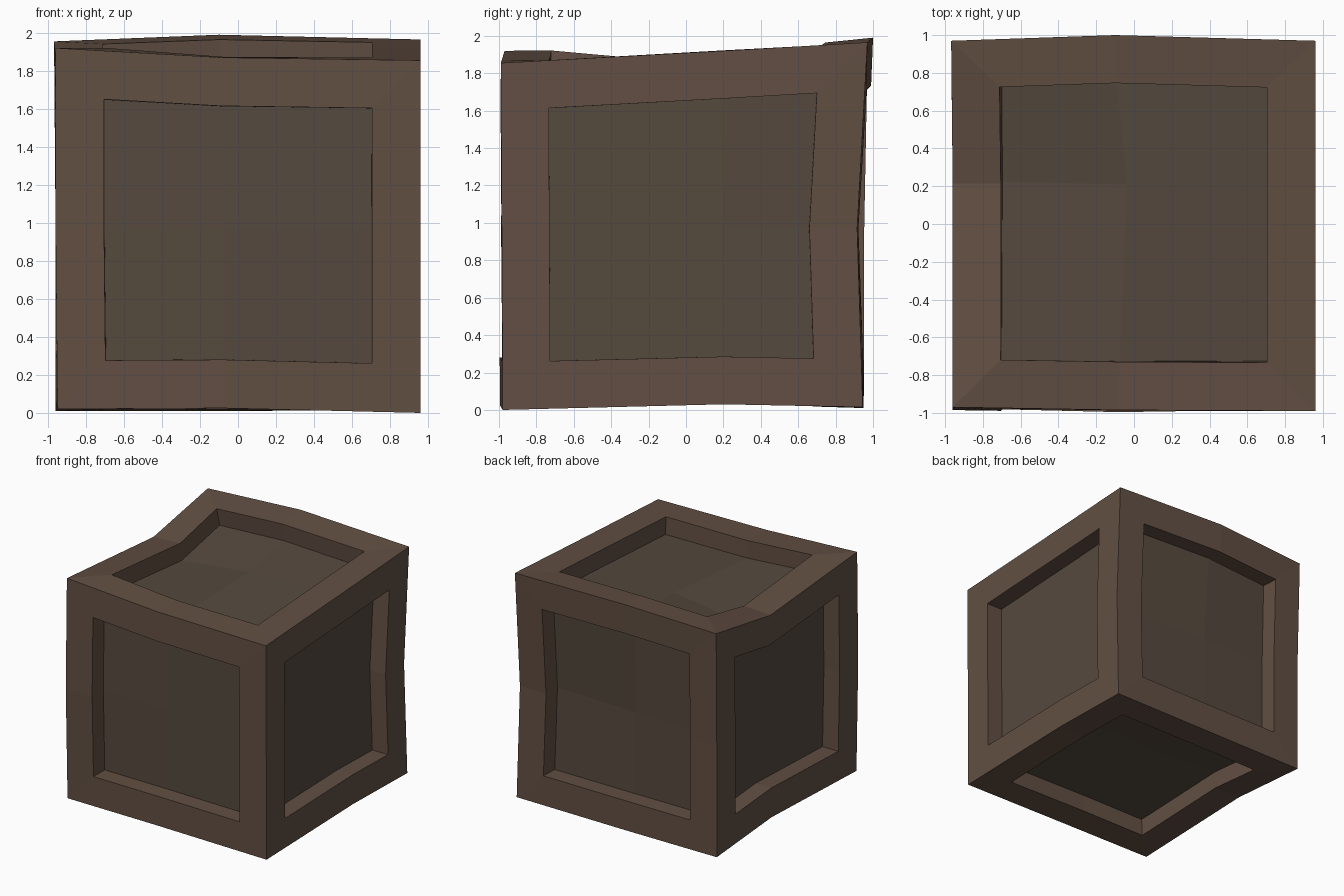
import bpy, bmesh
from mathutils import Vector

if "Cube" in bpy.data.objects:
    bpy.data.objects.remove(bpy.data.objects["Cube"])

# Grid stations of the crate block (left/mid/right, front/mid/back, bottom/mid/top)
XS, YS, ZS = (-0.96, -0.08, 0.96), (-0.985, 0.2, 0.95), (0.01, 0.97, 1.92)

# Hand-made warps: small offsets of individual grid points
WARP = {
    (0, 0, 0): (0.01, 0.01, 0.01), (1, 0, 0): (0, -0.01, 0.015), (2, 0, 0): (0, 0.005, -0.01),
    (0, 1, 0): (0, 0, 0.06), (2, 1, 0): (0, 0, 0.02), (1, 1, 0): (0, 0, 0.02),
    (2, 2, 0): (0, -0.005, 0.005), (1, 0, 1): (0, -0.01, 0),
    (2, 2, 1): (-0.01, -0.035, 0), (1, 2, 1): (0, 0.005, 0),
    (0, 0, 2): (0, 0.015, 0), (1, 0, 2): (0, 0.0, -0.05), (2, 0, 2): (0, -0.005, -0.065),
    (0, 1, 2): (0, 0.015, -0.095), (1, 1, 2): (0.04, 0, 0.0), (2, 1, 2): (0, 0, 0.0),
    (0, 2, 2): (-0.008, 0.02, 0.035), (1, 2, 2): (-0.02, 0.05, 0.07), (2, 2, 2): (0, 0.02, 0.045),
}


def material(name, color):
    m = bpy.data.materials.new(name)
    m.diffuse_color = (*color, 1)
    m.use_nodes = True
    m.node_tree.nodes["Principled BSDF"].inputs["Base Color"].default_value = m.diffuse_color
    return m


# Block: 2 x 2 quads on every side
bm = bmesh.new()
grid = {}
for i in range(3):
    for j in range(3):
        for k in range(3):
            if (i, j, k) != (1, 1, 1):
                p = Vector((XS[i], YS[j], ZS[k])) + Vector(WARP.get((i, j, k), (0, 0, 0)))
                grid[i, j, k] = bm.verts.new(p)

sides = []
for axis in range(3):
    for level in (0, 2):
        quads = []
        for a in (0, 1):
            for b in (0, 1):
                keys = []
                for u, v in ((a, b), (a + 1, b), (a + 1, b + 1), (a, b + 1)):
                    key = [u, v]
                    key.insert(axis, level)
                    keys.append(tuple(key))
                quads.append(bm.faces.new([grid[key] for key in keys]))
        sides.append(quads)
bmesh.ops.recalc_face_normals(bm, faces=bm.faces)

# Frame border and sunken panel on each side
for quads in sides:
    bmesh.ops.inset_region(bm, faces=quads, thickness=0.255, use_boundary=True,
                           use_even_offset=True)
    bm.normal_update()
    bmesh.ops.inset_region(bm, faces=quads, thickness=0.0005, depth=-0.15,
                           use_boundary=True, use_even_offset=True)
    bm.normal_update()
    for f in quads:
        f.material_index = 1

mesh = bpy.data.meshes.new("crate")
bm.to_mesh(mesh)
bm.free()
mesh.materials.append(material("frame_wood", (0.122, 0.078, 0.056)))
mesh.materials.append(material("panel_wood", (0.091, 0.067, 0.048)))
crate = bpy.data.objects.new("crate", mesh)
bpy.context.collection.objects.link(crate)
